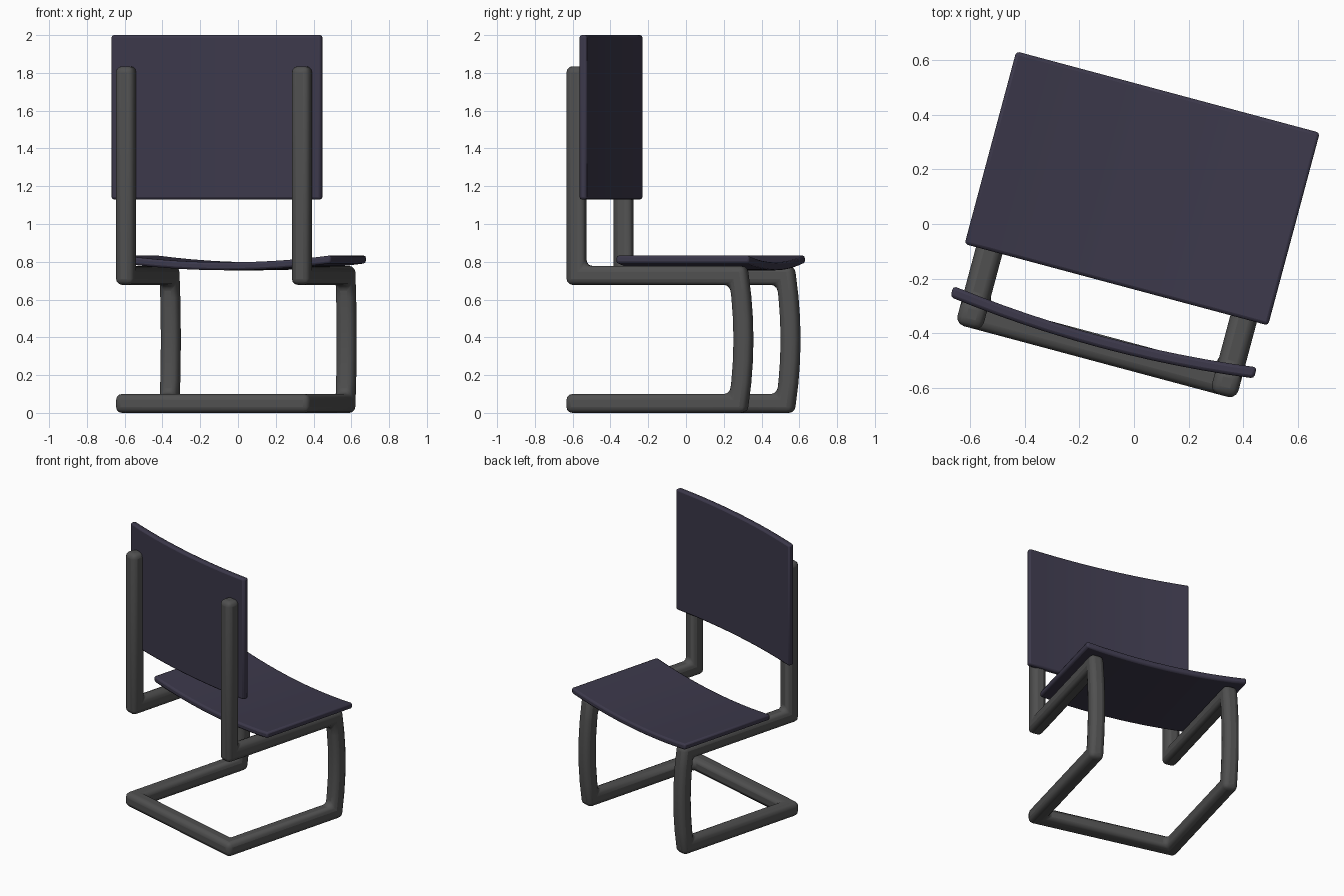
import bpy, bmesh, math
from mathutils import Vector

if "Cube" in bpy.data.objects:
    bpy.data.objects.remove(bpy.data.objects["Cube"])

TURN = math.radians(-15)   # the whole chair is turned on the floor
R = 0.05                   # half width of the tube


def material(name, rgb):
    m = bpy.data.materials.new(name)
    m.diffuse_color = (*rgb, 1)
    m.use_nodes = True
    m.node_tree.nodes["Principled BSDF"].inputs["Base Color"].default_value = m.diffuse_color
    return m


def finish(bm, name, mat, bevel, segments):
    bmesh.ops.recalc_face_normals(bm, faces=bm.faces)
    mesh = bpy.data.meshes.new(name)
    bm.to_mesh(mesh)
    bm.free()
    mesh.materials.append(mat)
    ob = bpy.data.objects.new(name, mesh)
    bpy.context.collection.objects.link(ob)
    ob.rotation_euler.z = TURN
    ob.location.x = -0.005
    mod = ob.modifiers.new("rounding", 'BEVEL')
    mod.width = bevel
    mod.segments = segments
    mod.limit_method = 'ANGLE'
    mod.angle_limit = math.radians(35)
    bpy.ops.object.select_all(action='DESELECT')
    bpy.context.view_layer.objects.active = ob
    ob.select_set(True)
    bpy.ops.object.shade_smooth_by_angle(angle=math.radians(40))
    return ob


def tube(name, path, mat):
    """Square bar swept along a path with mitred corners, then rounded."""
    bm = bmesh.new()
    ring = [path[0] + Vector((x * R, y * R, 0))
            for x, y in ((-1, -1), (1, -1), (1, 1), (-1, 1))]
    prev = [bm.verts.new(p) for p in ring]
    bm.faces.new(prev)
    for i in range(1, len(path)):
        a = (path[i] - path[i - 1]).normalized()
        b = (path[i + 1] - path[i]).normalized() if i + 1 < len(path) else a
        m = (a + b).normalized()
        ring = [p + a * ((path[i] - p).dot(m) / a.dot(m)) for p in ring]
        cur = [bm.verts.new(p) for p in ring]
        for k in range(4):
            n = (k + 1) % 4
            bm.faces.new((prev[k], prev[n], cur[n], cur[k]))
        prev = cur
    bm.faces.new(prev)
    return finish(bm, name, mat, 0.032, 3)


def panel(name, place, mat, width=1.15, thick=0.042, sag=0.037, n=12):
    """Curved board: place(u, s, h) maps width, length side 0/1 and height."""
    bm = bmesh.new()
    prev = None
    for i in range(n + 1):
        t = 2 * i / n - 1
        h = -sag * (1 - t * t)
        cur = [bm.verts.new(place(t * width / 2, s, h + d * thick / 2))
               for s, d in ((0, -1), (1, -1), (1, 1), (0, 1))]
        if prev:
            for k in range(4):
                m = (k + 1) % 4
                bm.faces.new((prev[k], prev[m], cur[m], cur[k]))
        if i in (0, n):
            bm.faces.new(cur)
        prev = cur
    return finish(bm, name, mat, 0.012, 2)


steel = material("dark_tube", (0.08, 0.08, 0.08))
board = material("dark_violet", (0.045, 0.04, 0.07))

# Tubular frame: one continuous bar, second half mirrored
U, BACK, FRONT, BASE, RAIL = 0.482, -0.471, 0.418, R, 0.728
half = [Vector((-U, BACK, 1.835)), Vector((-U, BACK, RAIL))]
for i in range(7):                       # bowed front leg
    t = i / 6
    half.append(Vector((-U, FRONT + 0.026 * 4 * t * (1 - t),
                        RAIL + (BASE - RAIL) * t)))
half.append(Vector((-U, BACK, BASE)))
mirrored = [Vector((-p.x, p.y, p.z)) for p in reversed(half)]
tube("frame", half + mirrored, steel)

# Seat and backrest
panel("seat", lambda u, s, h: (u, -0.23 + 0.73 * s, 0.813 + h), board)
panel("backrest", lambda u, s, h: (u, -0.41 + h, 1.13 + 0.87 * s), board)
